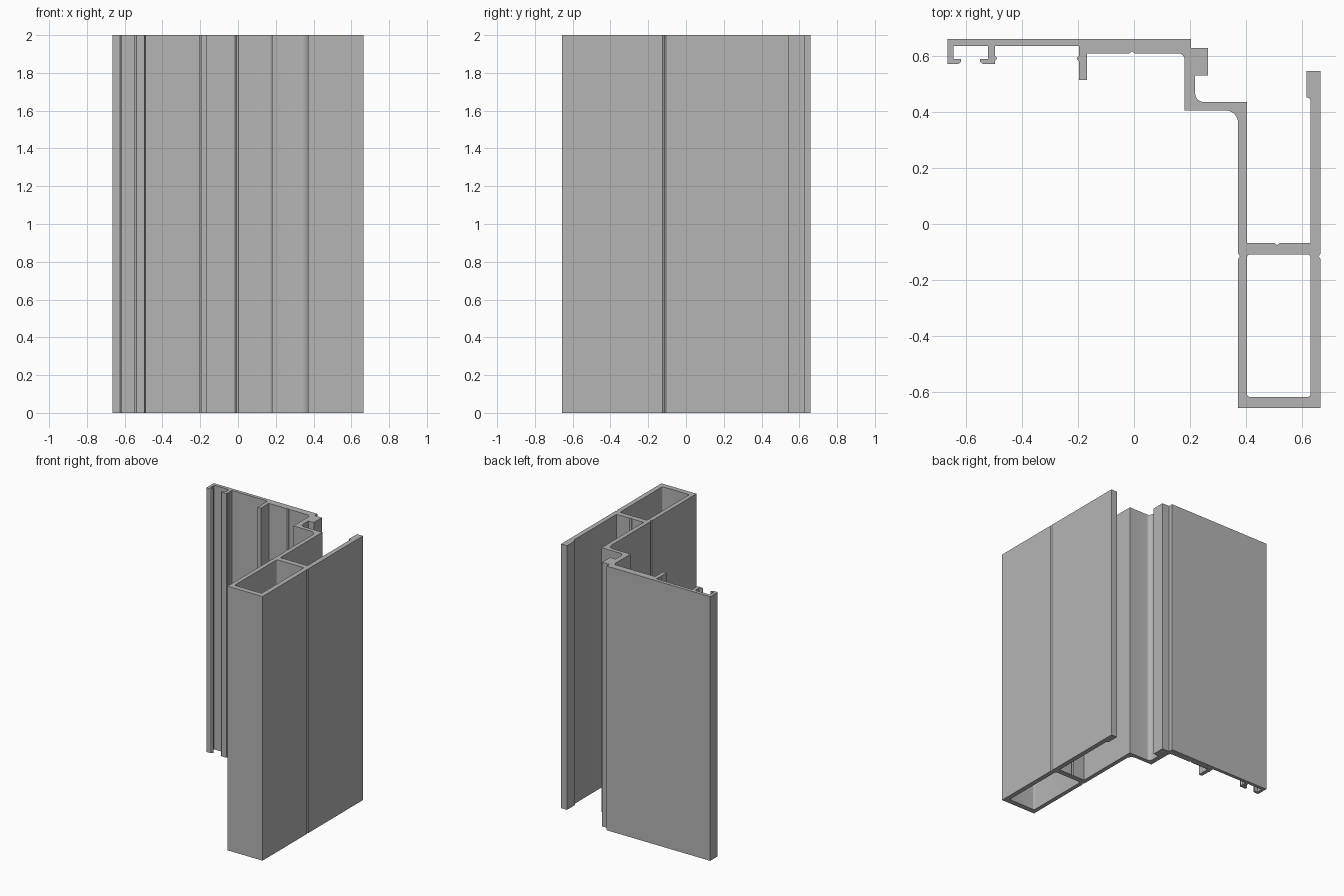
import bpy
import bmesh
import math
from mathutils import Vector

HEIGHT = 2.0

default_cube = bpy.data.objects.get("Cube")
if default_cube:
    bpy.data.objects.remove(default_cube, do_unlink=True)


def make_material(name, colour):
    material = bpy.data.materials.new(name)
    material.use_nodes = True
    material.diffuse_color = colour
    material.node_tree.nodes["Principled BSDF"].inputs["Base Color"].default_value = colour
    return material


def notch(x, y, along, depth, half=0.01):
    """Three points of a small V mark: travel direction 'along', tip offset 'depth'."""
    centre, step = Vector((x, y)), Vector(along) * half
    return [centre - step, centre + Vector(depth), centre + step]


def rounded(points, steps=6):
    """Replace every corner given as (x, y, radius) with a tangent arc."""
    result = []
    for i, point in enumerate(points):
        corner = Vector(point[:2])
        if len(point) == 2:
            result.append(corner)
            continue
        radius = point[2]
        before = (Vector(points[i - 1][:2]) - corner).normalized()
        after = (Vector(points[(i + 1) % len(points)][:2]) - corner).normalized()
        # Right-angled corners: the arc centre lies on both inward offsets
        centre = corner + (before + after) * radius
        for k in range(steps + 1):
            angle = math.pi / 2 * k / steps
            result.append(centre - after * radius * math.cos(angle)
                          - before * radius * math.sin(angle))
    return result


def extrude_profile(name, loops, height, material):
    """Fill closed loops (outer edge and holes) and extrude them upward."""
    bm = bmesh.new()
    for loop in loops:
        verts = [bm.verts.new((p.x, p.y, 0)) for p in loop]
        for i, vert in enumerate(verts):
            bm.edges.new((verts[i - 1], vert))
    bmesh.ops.triangle_fill(bm, edges=bm.edges[:], use_beauty=True)
    grown = bmesh.ops.extrude_face_region(bm, geom=bm.faces[:], use_keep_orig=True)
    top = [item for item in grown["geom"] if isinstance(item, bmesh.types.BMVert)]
    bmesh.ops.translate(bm, verts=top, vec=(0, 0, height))
    bmesh.ops.recalc_face_normals(bm, faces=bm.faces[:])
    mesh = bpy.data.meshes.new(name)
    bm.to_mesh(mesh)
    bm.free()
    mesh.materials.append(material)
    obj = bpy.data.objects.new(name, mesh)
    bpy.context.collection.objects.link(obj)
    bpy.ops.object.select_all(action="DESELECT")
    obj.select_set(True)
    bpy.context.view_layer.objects.active = obj
    bpy.ops.object.shade_smooth_by_angle(angle=math.radians(30))
    return obj


# Shared wall positions
left, right, back, front = -0.665, 0.665, 0.66, -0.656
box_left, box_in_left, box_in_right = 0.371, 0.403, 0.629
plate_under, lip_top, lip_bottom = 0.634, 0.588, 0.57
thick_under, rib_end, web_back = 0.608, 0.513, -0.068
slot_in, hook_in, hook_out = -0.643, -0.521, -0.496
rib_left, rib_right, step_left, step_right = -0.196, -0.168, 0.18, 0.218

# Back plate with the stepped shoulder down to the box
shoulder = [
    (left, back), (0.203, back), (0.203, 0.627), (0.264, 0.627),
    (0.264, 0.53), (step_right, 0.53), (step_right, 0.435, 0.03),
    (box_in_left, 0.435),
]

# Open channel with its cross web and free wall
channel = [
    (box_in_left, web_back), *notch(0.51, web_back, (1, 0), (0, -0.007)),
    (box_in_right, web_back), (box_in_right, 0.44), (0.625, 0.449),
    (0.615, 0.451), (0.615, 0.545), (right, 0.545),
]

# Outside of the box, marked by a groove on each side
box_outside = [
    *notch(right, -0.115, (0, -1), (-0.007, 0)),
    (right, front), (box_left, front),
    *notch(box_left, -0.115, (0, 1), (0.007, 0)),
    (box_left, 0.405, 0.045), (step_left, 0.405),
]

# Underside of the back plate with its rib
rib = [
    (step_left, thick_under, 0.022),
    *notch(-0.007, thick_under, (-1, 0), (0, 0.007)),
    (rib_right, thick_under), (rib_right, rib_end), (rib_left, rib_end),
    *notch(rib_left, 0.59, (0, 1), (-0.009, 0)),
    (rib_left, plate_under),
]

# Pair of inward hooks forming the slot at the plate's end
hooks = [
    (hook_out, plate_under), *notch(hook_out, 0.59, (0, -1), (0.009, 0)),
    (hook_out, lip_bottom), (-0.538, lip_bottom), (-0.548, 0.578),
    (-0.548, lip_top), (hook_in, lip_top), (hook_in, plate_under),
    (slot_in, plate_under), (slot_in, lip_top), (-0.616, lip_top),
    (-0.616, 0.578), (-0.626, lip_bottom), (left, lip_bottom),
]

# Hollow inside of the box
hollow = [(x, y, 0.01) for x, y in (
    (box_in_left, -0.109), (box_in_right, -0.109),
    (box_in_right, -0.616), (box_in_left, -0.616))]

grey = make_material("plain grey metal", (0.46, 0.46, 0.46, 1))
outline = shoulder + channel + box_outside + rib + hooks
extrude_profile("frame_extrusion", [rounded(outline), rounded(hollow)], HEIGHT, grey)
